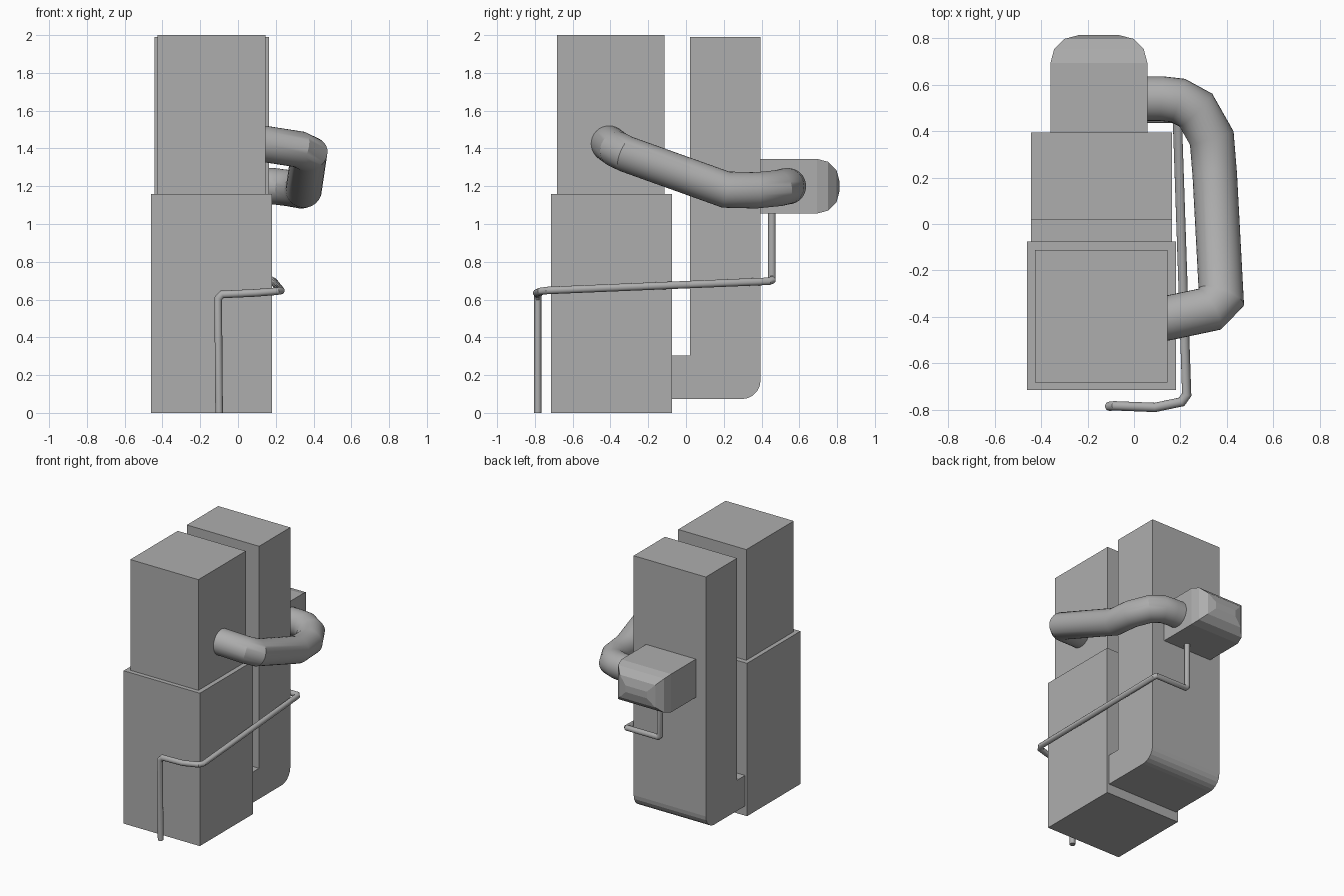
import bpy, bmesh, math
from mathutils import Vector

if "Cube" in bpy.data.objects:
    bpy.data.objects.remove(bpy.data.objects["Cube"])

grey = bpy.data.materials.new("plain_grey")
grey.diffuse_color = (0.42, 0.42, 0.42, 1)
grey.use_nodes = True
grey.node_tree.nodes["Principled BSDF"].inputs["Base Color"].default_value = grey.diffuse_color


def finish(bm, name):
    bmesh.ops.recalc_face_normals(bm, faces=bm.faces)
    me = bpy.data.meshes.new(name)
    bm.to_mesh(me)
    bm.free()
    me.materials.append(grey)
    ob = bpy.data.objects.new(name, me)
    bpy.context.collection.objects.link(ob)
    return ob


def box_bm(lo, hi):
    bm = bmesh.new()
    bmesh.ops.create_cube(bm, size=1)
    for v in bm.verts:
        v.co = Vector([lo[i] + (v.co[i] + 0.5) * (hi[i] - lo[i]) for i in range(3)])
    return bm


def tube(name, pts, r, n=24):
    """Sweep a circle along a path with mitred joints."""
    pts = [Vector(p) for p in pts]
    bm = bmesh.new()
    dirs = [(b - a).normalized() for a, b in zip(pts, pts[1:])]
    d = dirs[0]
    side = d.orthogonal().normalized()
    ring = [pts[0] + r * (math.cos(t) * side + math.sin(t) * d.cross(side))
            for t in (2 * math.pi * i / n for i in range(n))]
    rings = [[bm.verts.new(p) for p in ring]]
    for i in range(1, len(pts)):
        d = dirs[i - 1]
        nrm = (d + dirs[i]).normalized() if i < len(dirs) else d
        # slide the ring along the segment onto the mitre plane
        ring = [p + d * ((pts[i] - p).dot(nrm) / d.dot(nrm)) for p in ring]
        rings.append([bm.verts.new(p) for p in ring])
    for a, b in zip(rings, rings[1:]):
        for i in range(n):
            j = (i + 1) % n
            bm.faces.new((a[i], a[j], b[j], b[i])).smooth = True
    bm.faces.new(rings[0])
    bm.faces.new(rings[-1])
    ob = finish(bm, name)
    bpy.ops.object.select_all(action='DESELECT')
    bpy.context.view_layer.objects.active = ob
    ob.select_set(True)
    bpy.ops.object.shade_smooth_by_angle(angle=math.radians(30))
    return ob


# front tower: wide base and narrower upper block
finish(box_bm((-0.46, -0.715, 0), (0.18, -0.075, 1.16)), "lower_block")
finish(box_bm((-0.427, -0.682, 1.16), (0.145, -0.113, 2.0)), "upper_block")

# rear column: L profile with rounded heel, extruded across x
R = 0.1
prof = [(-0.075, 0.305), (-0.075, 0.073)]
prof += [(0.395 - R + R * math.sin(a), 0.073 + R - R * math.cos(a))
         for a in (math.pi / 2 * i / 5 for i in range(6))]
prof += [(0.395, 1.99), (0.02, 1.99), (0.02, 0.305)]
bm = bmesh.new()
face = bm.faces.new([bm.verts.new((-0.443, y, z)) for y, z in prof])
ext = bmesh.ops.extrude_face_region(bm, geom=[face], use_keep_orig=True)
for g in ext["geom"]:
    if isinstance(g, bmesh.types.BMVert):
        g.co.x = 0.163
finish(bm, "rear_column")

# rear housing with rounded back edges
bm = box_bm((-0.36, 0.395, 1.055), (0.058, 0.813, 1.345))
edges = [e for e in bm.edges if all(v.co.y > 0.8 for v in e.verts)]
bmesh.ops.bevel(bm, geom=edges, offset=0.12, segments=3, profile=0.5, affect='EDGES')
finish(bm, "rear_housing")

# large duct from upper block to rear housing
tube("large_duct", [(0.05, -0.42, 1.435), (0.145, -0.405, 1.423), (0.325, -0.367, 1.395),
                    (0.376, -0.315, 1.37), (0.348, 0.21, 1.182), (0.335, 0.37, 1.178),
                    (0.267, 0.49, 1.19), (0.19, 0.532, 1.2), (0.12, 0.54, 1.2),
                    (0.0, 0.54, 1.2)], 0.096, 32)

# thin pipe from the ground, round the side and up to the housing
tube("thin_pipe", [(-0.10, -0.785, 0), (-0.105, -0.785, 0.605), (-0.085, -0.783, 0.627),
                   (0.09, -0.79, 0.635), (0.205, -0.766, 0.644), (0.227, -0.735, 0.648),
                   (0.187, 0.44, 0.697), (0.175, 0.455, 0.703), (-0.085, 0.455, 0.703),
                   (-0.10, 0.455, 0.718), (-0.10, 0.455, 1.08)], 0.02, 16)
